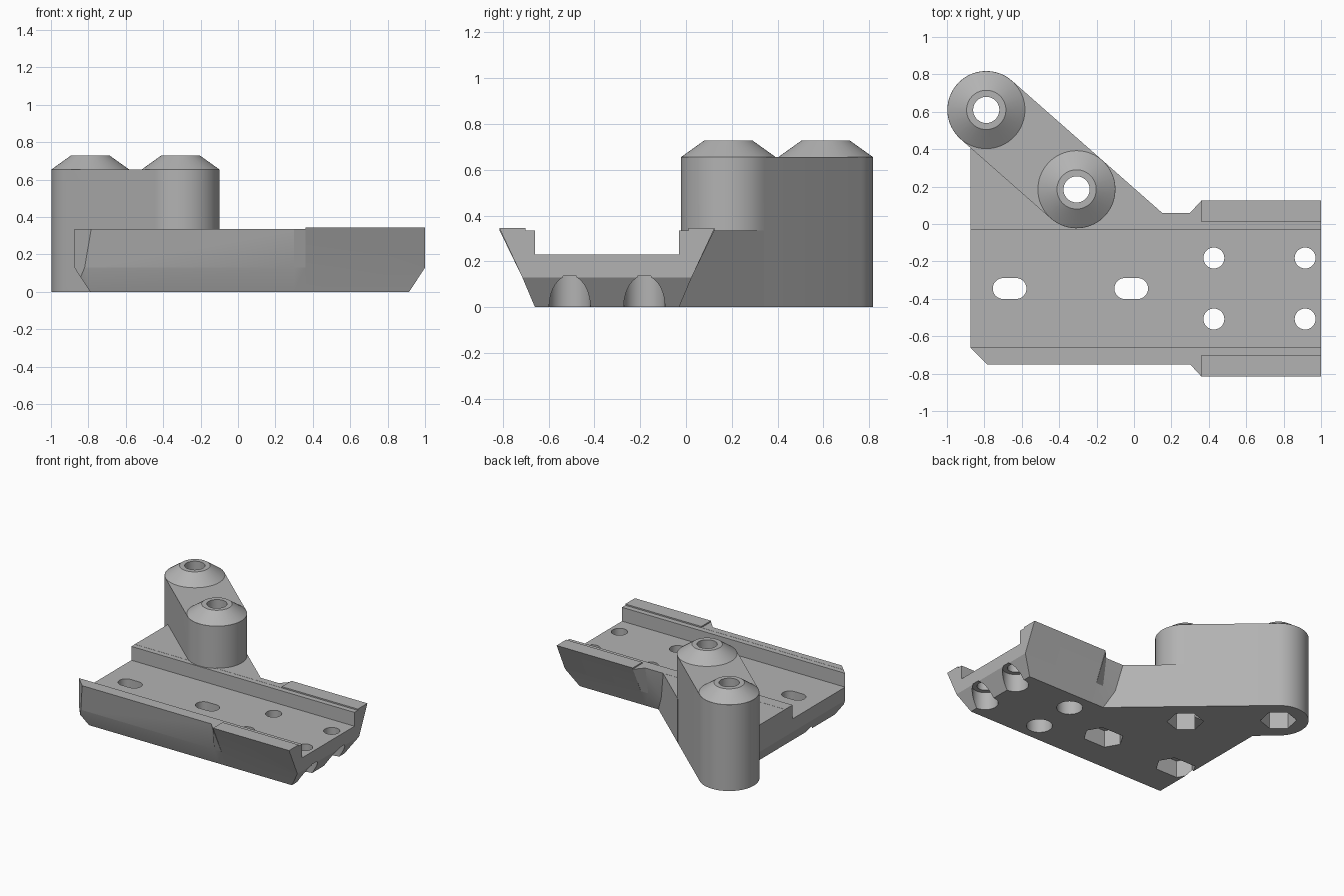
import bpy, bmesh, math
from mathutils import Vector

if "Cube" in bpy.data.objects:
    bpy.data.objects.remove(bpy.data.objects["Cube"])

grey = bpy.data.materials.new("mid_grey")
grey.diffuse_color = (0.45, 0.45, 0.45, 1)
grey.use_nodes = True
grey.node_tree.nodes["Principled BSDF"].inputs["Base Color"].default_value = grey.diffuse_color

MID = -0.345                                  # centre line of the rail bed
P1, P2, R = Vector((-0.79, 0.61)), Vector((-0.307, 0.185)), 0.208
ARM = math.atan2(P1.y - P2.y, P1.x - P2.x)    # direction of the arm


def loft(name, rings):
    """Closed solid through rings that all have the same number of points."""
    bm = bmesh.new()
    vs = [[bm.verts.new(p) for p in ring] for ring in rings]
    n = len(vs[0])
    for a, b in zip(vs, vs[1:]):
        for i in range(n):
            bm.faces.new((a[i], a[(i + 1) % n], b[(i + 1) % n], b[i]))
    bm.faces.new(vs[0])
    bm.faces.new(vs[-1])
    bmesh.ops.recalc_face_normals(bm, faces=bm.faces[:])
    me = bpy.data.meshes.new(name)
    bm.to_mesh(me)
    bm.free()
    me.materials.append(grey)
    ob = bpy.data.objects.new(name, me)
    bpy.context.collection.objects.link(ob)
    return ob


def prism(name, pts, z0, z1):
    return loft(name, [[(x, y, z) for x, y in pts] for z in (z0, z1)])


def circle(c, r, n=64, turn=0.0, stretch=0.0):
    """Polygon round c; stretch pulls its two halves apart along x."""
    out = []
    for i in range(n):
        a = turn + 2 * math.pi * (i + 0.5 * (n > 6)) / n
        x, y = r * math.cos(a), r * math.sin(a)
        s = 0 if abs(x) < 1e-6 else math.copysign(stretch, x)
        out.append((c[0] + x + s, c[1] + y))
    return out


def combine(ob, other, op):
    m = ob.modifiers.new(op, 'BOOLEAN')
    m.object, m.operation, m.solver = other, op, 'EXACT'
    bpy.context.view_layer.objects.active = ob
    bpy.ops.object.modifier_apply(modifier=m.name)
    bpy.data.objects.remove(other)


# Rail bed: half section mirrored about the centre line, lofted along x
def section(x, half, lip):
    h = [(0.315, 0), (0.37, 0.13), (half, lip), (0.355, lip), (0.355, 0.335),
         (0.315, 0.335), (0.315, 0.23)]
    return [(x, MID - y, z) for y, z in h] + [(x, MID + y, z) for y, z in h[::-1]]


bracket = loft("mounting_bracket", [
    section(-0.875, 0.405, 0.336), section(0.30, 0.405, 0.336),
    section(0.36, 0.47, 0.336), section(0.361, 0.47, 0.345), section(1.0, 0.47, 0.345)])

# Triangular web between the bed and the arm
side = Vector((math.sin(ARM), -math.cos(ARM))) * R
right = P2 + side
along = (P1 - P2).normalized()


def on_tangent(y):
    t = (y - right.y) / along.y
    return (right.x + t * along.x, y)


left = P2 - side
corner = left + along * ((-0.875 - left.x) / along.x)
web = prism("web", [(-0.875, -0.03), on_tangent(-0.03), on_tangent(0.341),
                    tuple(P2 + along * 0.2), tuple(corner)], 0, 0.335)
combine(bracket, web, 'UNION')

# Sloped undersides of both ends and the clipped front left corner
for s, x in ((-1, -0.875), (1, 1.0)):
    tri = [(x + s * 0.17, -0.13 * 1 - 0.0), (x - s * 0.17, -0.13), (x + s * 0.17, 0.39)]
    cut = loft("end_cutter", [[(px, y, pz) for px, pz in tri] for y in (-1.2, 1.2)])
    combine(bracket, cut, 'DIFFERENCE')
clip = prism("corner_cutter", [(-1.035, -0.5), (-0.535, -1.0), (-1.2, -1.0)], -0.1, 0.6)
combine(bracket, clip, 'DIFFERENCE')

# Arm: rounded slab round both pillars
n = 32
outline = []
for c, start in ((P1, ARM - math.pi / 2), (P2, ARM + math.pi / 2)):
    for i in range(n + 1):
        a = start + math.pi * i / n
        outline.append((c.x + R * math.cos(a), c.y + R * math.sin(a)))
combine(bracket, prism("arm", outline, 0, 0.655), 'UNION')

# Tapered pillar tops, then bolt bores with hexagonal nut pockets
for c in (P1, P2):
    cap = loft("pillar_top", [[(x, y, z) for x, y in circle(c, r, 64, ARM)]
                              for r, z in ((R - 0.001, 0.6), (R - 0.001, 0.655), (0.105, 0.728))])
    combine(bracket, cap, 'UNION')
for c in (P1, P2):
    combine(bracket, prism("bore", circle(c, 0.07, 48), -0.1, 0.9), 'DIFFERENCE')
    combine(bracket, prism("nut_pocket", circle(c, 0.126, 6, ARM), -0.1, 0.25), 'DIFFERENCE')

# Slots with stretched nut pockets
for x in (-0.665, -0.015):
    c = (x, MID)
    combine(bracket, prism("slot", circle(c, 0.056, 48, 0, 0.034), -0.1, 0.3), 'DIFFERENCE')
    combine(bracket, prism("slot_pocket", circle(c, 0.115, 6, 0, 0.034), -0.1, 0.13), 'DIFFERENCE')

# Four screw holes with wide counterbores from below
for x in (0.427, 0.915):
    for y in (MID - 0.163, MID + 0.163):
        combine(bracket, prism("screw_hole", circle((x, y), 0.056, 48), -0.1, 0.3), 'DIFFERENCE')
        combine(bracket, prism("counterbore", circle((x, y), 0.09, 48), -0.1, 0.135), 'DIFFERENCE')

# Smooth the round walls, keep edges crisp
bpy.ops.object.select_all(action='DESELECT')
bracket.select_set(True)
bpy.context.view_layer.objects.active = bracket
bpy.ops.object.shade_smooth_by_angle(angle=math.radians(20))
